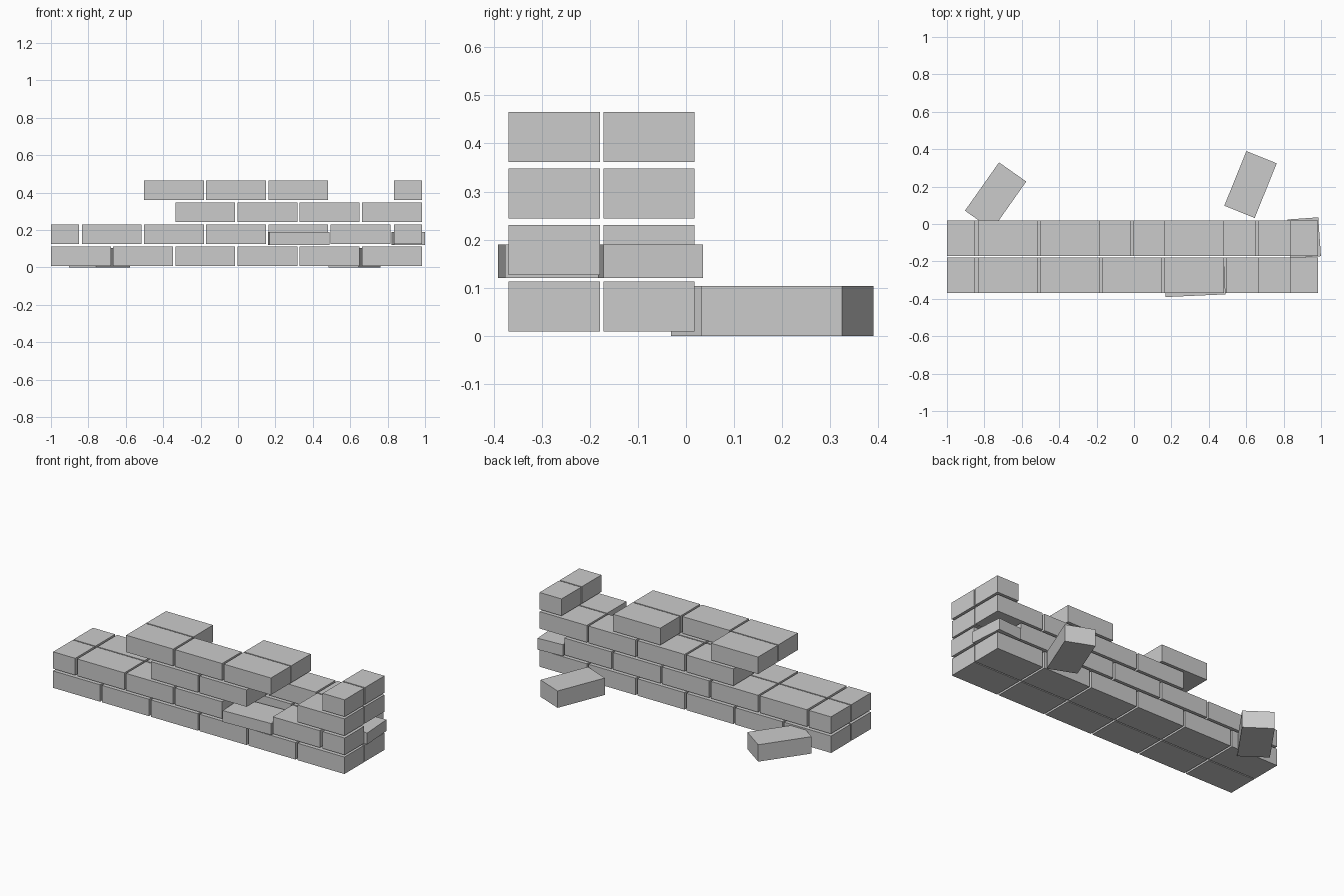
import bpy
import math

if "Cube" in bpy.data.objects:
    bpy.data.objects.remove(bpy.data.objects["Cube"], do_unlink=True)

grey = bpy.data.materials.new("brick_grey")
grey.use_nodes = True
color = (0.6, 0.6, 0.6, 1)
grey.diffuse_color = color
grey.node_tree.nodes["Principled BSDF"].inputs["Base Color"].default_value = color

LENGTH, HALF, DEPTH, HEIGHT = 0.32, 0.15, 0.19, 0.104
PITCH = 0.3325
FRONT, BACK = -0.274, -0.077


def brick(name, center, size, turn=0):
    """Add one box-shaped brick, turned about the vertical axis."""
    bpy.ops.mesh.primitive_cube_add(size=1, location=center,
                                    rotation=(0, 0, math.radians(turn)))
    obj = bpy.context.object
    obj.name = name
    obj.scale = size
    bpy.ops.object.transform_apply(location=False, rotation=True, scale=True)
    obj.data.materials.append(grey)


def row(name, course, y, first, slots, left_half=False, right_half=False):
    """Lay full bricks in the given slots, with optional half bricks at the ends."""
    z = 0.061 + course * 0.1175
    for i in slots:
        brick(name, (first + i * PITCH, y, z), (LENGTH, DEPTH, HEIGHT))
    if left_half:
        brick(name + "_left_half", (-0.924, y, z), (HALF, DEPTH, HEIGHT))
    if right_half:
        brick(name + "_right_half", (0.909, y, z), (HALF, DEPTH, HEIGHT))


EVEN, ODD = -0.84, -0.675  # first brick centres of alternating courses

# Bottom course
for side, y in (("front", FRONT), ("back", BACK)):
    row(side + "_course_1", 0, y, EVEN, range(6))

# Second course, with gaps for the two slipped bricks
row("front_course_2", 1, FRONT, ODD, (0, 1, 2, 4), True, True)
row("back_course_2", 1, BACK, ODD, range(5), True, False)

# Third course, broken at the front
row("front_course_3", 2, FRONT, EVEN, (2, 3, 5))
row("back_course_3", 2, BACK, EVEN, (2, 3, 4, 5))

# Top course, broken at the back
row("front_course_4", 3, FRONT, ODD, (1, 2, 3), False, True)
row("back_course_4", 3, BACK, ODD, (1, 3), False, True)

# Thinner slipped bricks
brick("slipped_front_brick", (0.325, -0.286, 0.155), (LENGTH, 0.195, 0.07), 2.6)
brick("slipped_end_brick", (0.91, -0.074, 0.155), (0.165, 0.208, 0.07), 4)

# Fallen bricks on the ground behind the wall
brick("fallen_right_brick", (-0.74, 0.149, 0.052), (0.316, 0.178, HEIGHT), 54.8)
brick("fallen_left_brick", (0.623, 0.211, 0.052), (0.315, 0.175, HEIGHT), 68)
